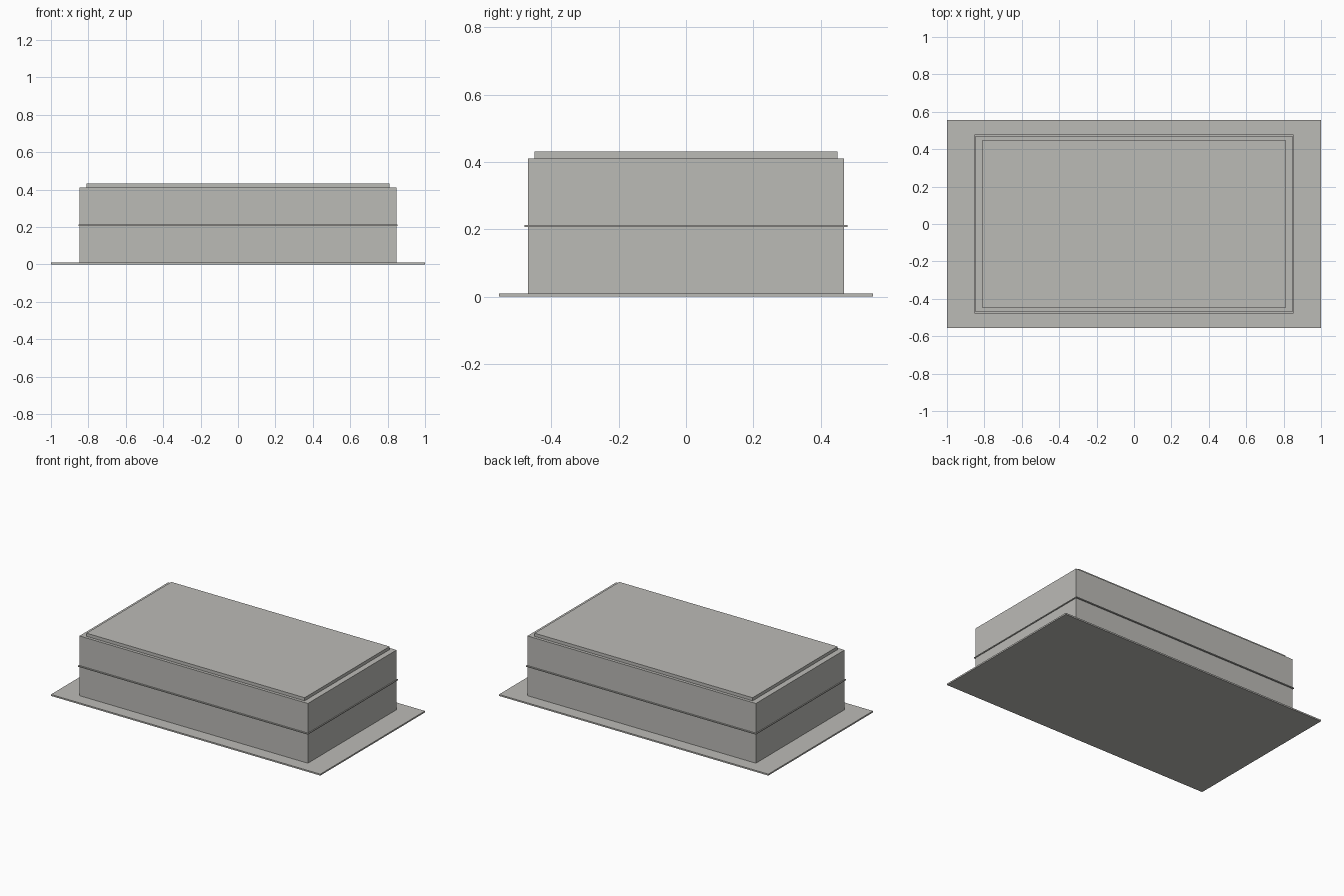
import bpy

if "Cube" in bpy.data.objects:
    bpy.data.objects.remove(bpy.data.objects["Cube"])

grey = bpy.data.materials.new("warm_grey")
grey.diffuse_color = (0.50, 0.495, 0.47, 1)
grey.use_nodes = True
grey.node_tree.nodes["Principled BSDF"].inputs["Base Color"].default_value = grey.diffuse_color


def box(name, half_x, half_y, z0, z1):
    """Flat-faced box centred on the z axis, from height z0 to z1."""
    bpy.ops.mesh.primitive_cube_add(size=1, location=(0, 0, (z0 + z1) / 2))
    obj = bpy.context.object
    obj.name = name
    obj.scale = (2 * half_x, 2 * half_y, z1 - z0)
    bpy.ops.object.transform_apply(location=False, rotation=False, scale=True)
    obj.data.materials.append(grey)
    return obj


# Wide thin plate on the ground
box("base_plate", 1.0, 0.555, 0.0, 0.01)
# Main block
box("body", 0.848, 0.47, 0.01, 0.411)
# Thin band standing slightly proud at mid height
box("middle_band", 0.854, 0.479, 0.2065, 0.2125)
# Inset raised slab on top
box("top_slab", 0.81, 0.45, 0.411, 0.432)
